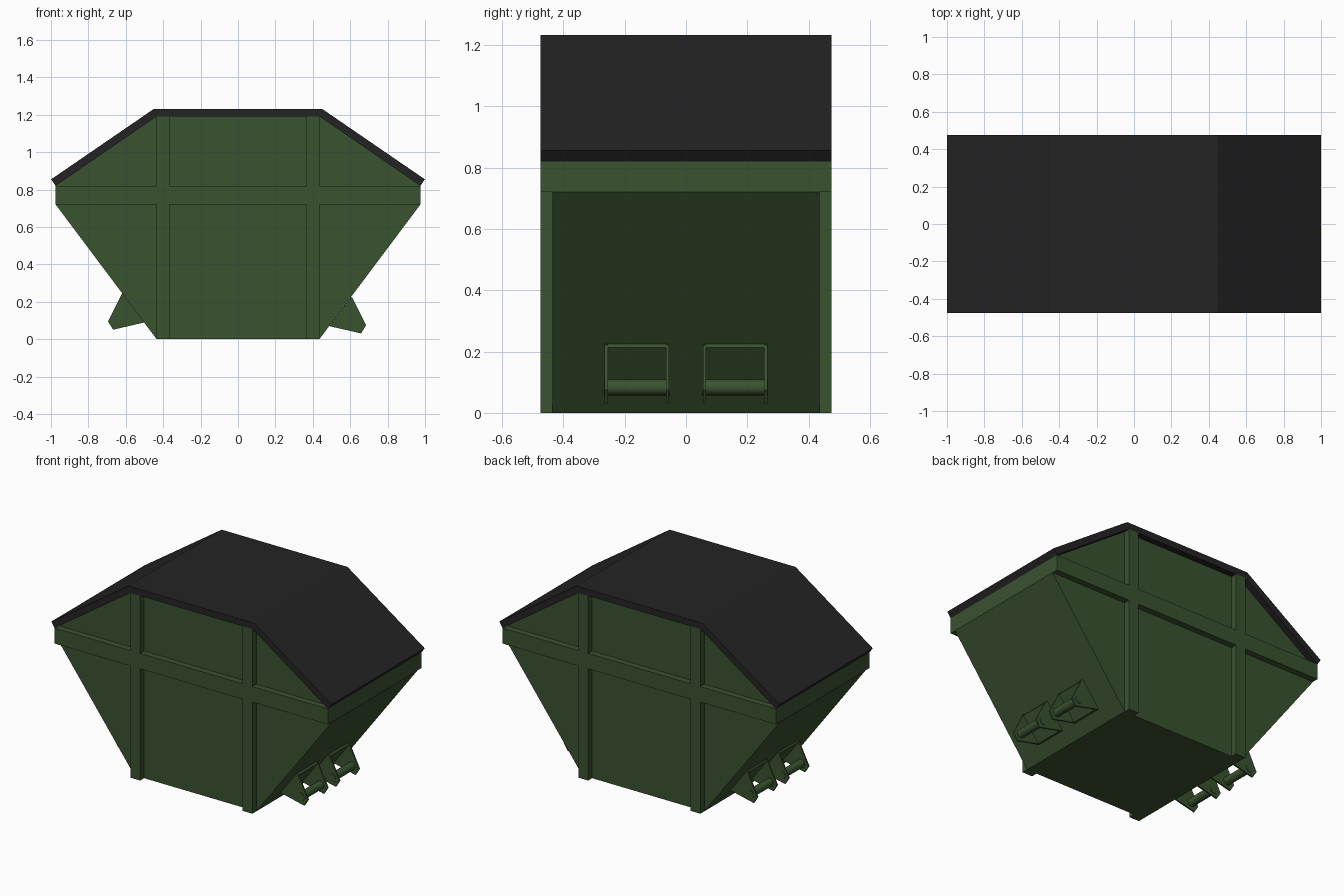
import bpy, bmesh, math

if "Cube" in bpy.data.objects:
    bpy.data.objects.remove(bpy.data.objects["Cube"])


def material(name, rgb):
    m = bpy.data.materials.new(name)
    m.diffuse_color = (*rgb, 1)
    m.use_nodes = True
    m.node_tree.nodes["Principled BSDF"].inputs["Base Color"].default_value = m.diffuse_color
    return m


green = material("dark green paint", (0.042, 0.085, 0.030))
black = material("black lid", (0.017, 0.017, 0.017))


def prism(name, profile, y0, y1, mat):
    """Extrude an (x, z) outline from y0 to y1."""
    bm = bmesh.new()
    base = bm.faces.new([bm.verts.new((x, y0, z)) for x, z in profile])
    ext = bmesh.ops.extrude_face_region(bm, geom=[base])
    for v in ext["geom"]:
        if isinstance(v, bmesh.types.BMVert):
            v.co.y = y1
    bmesh.ops.recalc_face_normals(bm, faces=bm.faces)
    mesh = bpy.data.meshes.new(name)
    bm.to_mesh(mesh)
    bm.free()
    mesh.materials.append(mat)
    ob = bpy.data.objects.new(name, mesh)
    bpy.context.collection.objects.link(ob)
    return ob


def rect(x0, x1, z0, z1):
    return [(x0, z0), (x1, z0), (x1, z1), (x0, z1)]


def mirrored(half):
    return half + [(-x, z) for x, z in reversed(half)]


D, W = 0.475, 0.435   # outer half depth, wall half depth

# container body
prism("container_body", mirrored([(0.435, 0), (0.975, 0.72), (0.975, 0.82), (0.437, 1.19)]), -W, W, green)

# rim band all the way round
prism("rim_band", rect(-0.975, 0.975, 0.72, 0.82), -D, D, green)

# vertical ribs on front and back
for side in (-1, 1):
    for face in (-1, 1):
        prism("wall_rib", rect(*sorted((side * 0.365, side * 0.435)), 0, 1.191),
              *sorted((face * (W - 0.01), face * D)), green)

# folded lid sheet
prism("lid", mirrored([(0.975, 0.82), (0.999, 0.855), (0.449, 1.232)])
      [:3] + [(-0.449, 1.232), (-0.999, 0.855), (-0.975, 0.82), (-0.437, 1.19), (0.437, 1.19)],
      -D, D, black)

# lifting lugs: base plate, two cheeks and a pin; the left ones sit slightly higher
for side, lift in ((1, 0.0), (-1, 0.02)):
    def place(pts):
        return [(side * (x + 0.5 * lift), z + lift) for x, z in pts]

    for yc in (-0.16, 0.16):
        prism("lug_base_plate", place([(0.488, 0.07), (0.604, 0.225), (0.613, 0.213), (0.504, 0.067)]),
              yc - 0.1, yc + 0.1, green)
        for s in (-1, 1):
            prism("lug_cheek", place([(0.488, 0.07), (0.604, 0.225), (0.612, 0.222),
                                      (0.685, 0.075), (0.658, 0.031)]),
                  yc + s * 0.1 - 0.005, yc + s * 0.1 + 0.005, green)
        cx, cz = 0.633, 0.083
        ring = [(cx + 0.026 * math.cos(a * math.tau / 16), cz + 0.026 * math.sin(a * math.tau / 16))
                for a in range(16)]
        pin = prism("lug_pin", place(ring), yc - 0.108, yc + 0.108, green)
        bpy.context.view_layer.objects.active = pin
        pin.select_set(True)
        bpy.ops.object.shade_smooth_by_angle(angle=math.radians(30))
        pin.select_set(False)
